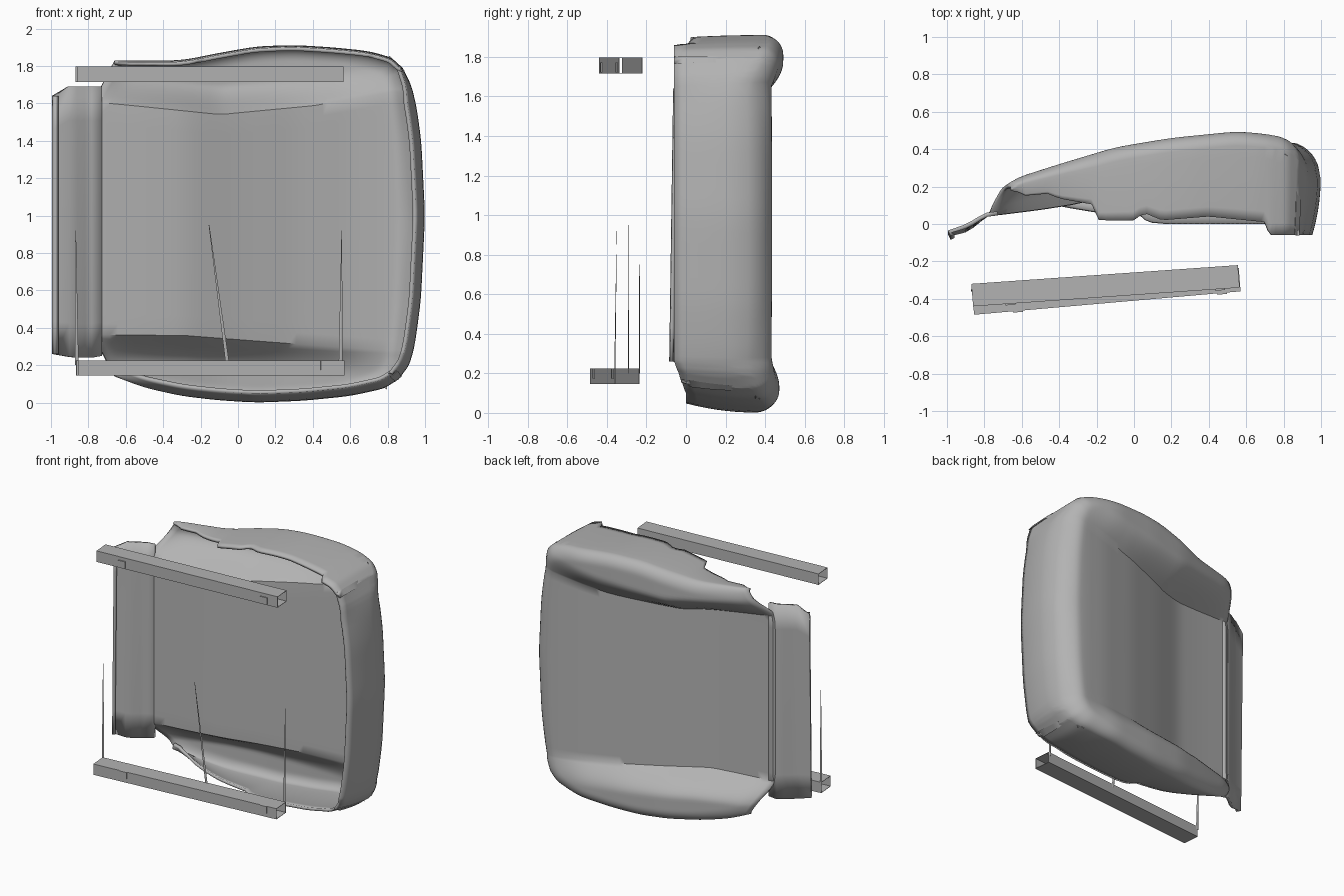
import bpy, bmesh, math
from mathutils import Matrix, Vector

cube = bpy.data.objects.get("Cube")
if cube:
    bpy.data.objects.remove(cube, do_unlink=True)

grey = bpy.data.materials.new("mid grey")
grey.use_nodes = True
COLOUR = (0.45, 0.45, 0.45, 1)
grey.diffuse_color = COLOUR
grey.node_tree.nodes["Principled BSDF"].inputs["Base Color"].default_value = COLOUR


def linear(table, x):
    """Piecewise linear lookup."""
    if x <= table[0][0]:
        return table[0][1]
    for (x0, y0), (x1, y1) in zip(table, table[1:]):
        if x <= x1:
            return y0 + (y1 - y0) * (x - x0) / (x1 - x0)
    return table[-1][1]


def smooth(table, x, reach=0.06):
    """Lookup averaged over a small window, to soften the corners."""
    return sum(linear(table, x + reach * k / 3) for k in range(-3, 4)) / 7


def clamp(t):
    return max(0.0, min(1.0, t))


def make_object(name, bm, angle=40, thickness=0.0):
    mesh = bpy.data.meshes.new(name)
    bm.to_mesh(mesh)
    bm.free()
    mesh.materials.append(grey)
    obj = bpy.data.objects.new(name, mesh)
    bpy.context.collection.objects.link(obj)
    bpy.ops.object.select_all(action='DESELECT')
    obj.select_set(True)
    bpy.context.view_layer.objects.active = obj
    if angle:
        bpy.ops.object.shade_smooth_by_angle(angle=math.radians(angle))
    if thickness:
        mod = obj.modifiers.new("thickness", 'SOLIDIFY')
        mod.thickness = thickness
        mod.offset = -1


# Outline of the cushion cover: sides (z by x), front and rear (x by z)
low_side = [(-.66, .14), (-.5, .08), (-.3, .035), (-.1, .012), (.1, 0), (.35, .01),
            (.6, .035), (.78, .075), (.86, .125)]
high_side = [(-.66, 1.83), (-.3, 1.83), (-.1, 1.87), (.1, 1.905), (.3, 1.912), (.5, 1.9),
             (.7, 1.88), (.82, 1.845), (.88, 1.79)]
front_edge = [(.125, .86), (.2, .915), (.3, .945), (.55, .978), (1, 1), (1.4, .98),
              (1.6, .952), (1.7, .925), (1.79, .88)]
rear_edge = [(.14, -.66), (.36, -.78), (1.6, -.78), (1.83, -.66)]
# Heights (y by x) of the side bolsters and of the sunken middle panel
bolster = [(-.78, .13), (-.72, .18), (-.65, .24), (-.4, .32), (-.1, .41), (.2, .46),
           (.55, .495), (.78, .475), (1, .44)]
panel = [(-.78, .06), (-.5, .095), (-.28, .13), (0, .24), (.3, .34), (.6, .41), (.8, .435), (1, .435)]
# Seams between panel and bolsters (z by x)
low_seam = [(-.78, .37), (-.3, .37), (.82, .28)]
high_seam = [(-.78, 1.6), (-.1, 1.53), (.4, 1.58), (.85, 1.66)]
# Ragged lower hem of the skirt (y by x)
high_hem = [(-.65, .2), (-.6, .15), (-.43, .165), (-.42, .14), (-.2, .1), (-.19, .02), (0, .02),
            (.05, .06), (.15, .02), (.4, .04), (.7, .01), (.73, -.06)]
low_hem = [(-.65, .17), (-.45, .1), (-.2, .06), (.05, .05), (.06, .01), (.17, 0)]


def edge_point(table, t):
    """Point on an outline curve, ends kept exact."""
    a = table[0][0] + (table[-1][0] - table[0][0]) * t
    return a, smooth(table, a, .06 * min(1, 8 * t, 8 * (1 - t)))


def side_point(side, t):
    return Vector(edge_point(side, t))


def end_point(edge, t):
    z, x = edge_point(edge, t)
    return Vector((x, z))


def plan_point(u, v):
    """Blend the four outline curves into one patch."""
    lo, hi = side_point(low_side, u), side_point(high_side, u)
    re, fr = end_point(rear_edge, v), end_point(front_edge, v)
    rear_line = end_point(rear_edge, 0).lerp(end_point(rear_edge, 1), v)
    front_line = end_point(front_edge, 0).lerp(end_point(front_edge, 1), v)
    return lo.lerp(hi, v) + re.lerp(fr, u) - rear_line.lerp(front_line, u)


outline = ([side_point(low_side, i / 60) for i in range(61)]
           + [end_point(front_edge, i / 60) for i in range(1, 60)]
           + [side_point(high_side, 1 - i / 60) for i in range(61)])


def edge_distance(p):
    best = 9.0
    for a, b in zip(outline, outline[1:]):
        ab = b - a
        best = min(best, (p - a - ab * clamp((p - a).dot(ab) / ab.length_squared)).length)
    return best


def height(p):
    x, z = p
    into = max(linear(low_seam, x) - z, z - linear(high_seam, x))
    rise = math.sin(math.pi / 2 * clamp(into / .17))
    base = smooth(panel, x)
    crest = smooth(bolster, x) - (.02 if z < 1 else 0)
    y = base + (crest - base) * rise
    # rounded shoulder, larger along the front
    nose = clamp((x - .55) / .35) * clamp((min(z, 1.9 - z) - .02) / .25)
    radius = .085 + .085 * nose
    drop = linear([(-.73, .03), (-.2, .075)], x) + .125 * nose
    k = 1 - clamp(edge_distance(p) / radius)
    return y - drop * (1 - math.sqrt(1 - k * k))


# Cushion cover: upper surface, with rows running along both seams
NU, NB, NS = 52, 24, 7
bm = bmesh.new()
grid = []
for i in range(NU + 1):
    u = .6 * math.sin(math.pi / 2 * i / NU) + .4 * i / NU
    lo, hi = side_point(low_side, u), side_point(high_side, u)
    v1 = (linear(low_seam, plan_point(u, .15).x) - lo.y) / (hi.y - lo.y)
    v2 = (linear(high_seam, plan_point(u, .85).x) - lo.y) / (hi.y - lo.y)
    ease = [1 - math.cos(math.pi / 2 * k / NB) for k in range(NB)]
    params = ([v1 * e for e in ease] + [v1 + (v2 - v1) * k / NB for k in range(NB)]
              + [v2] + [1 - (1 - v2) * e for e in reversed(ease)])
    points = [plan_point(u, v) for v in params]
    grid.append([bm.verts.new((p.x, height(p), p.y)) for p in points])
for a, b in zip(grid, grid[1:]):
    for j in range(3 * NB):
        bm.faces.new((a[j], a[j + 1], b[j + 1], b[j]))

# Cushion cover: skirt hanging from the outline
rim = [r[0] for r in grid] + grid[-1][1:-1] + [r[-1] for r in reversed(grid)]
rows = [rim]
for s in range(1, NS + 1):
    t = s / NS
    row = []
    for i, vert in enumerate(rim):
        before, after = rim[max(i - 1, 0)].co, rim[min(i + 1, len(rim) - 1)].co
        inward = Vector((before.z - after.z, 0, after.x - before.x)).normalized()
        x, y, z = vert.co
        share = clamp((z - .05) / .2)
        hem = linear(low_hem, x) * (1 - share) + linear(high_hem, x) * share
        inset = .045 - .035 * clamp((z - 1.6) / .2)
        pos = vert.co + inward * inset * t * t
        pos.y = y + (min(hem, y - .01) - y) * t
        row.append(bm.verts.new(pos))
    rows.append(row)
for a, b in zip(rows, rows[1:]):
    for i in range(len(rim) - 1):
        bm.faces.new((a[i], a[i + 1], b[i + 1], b[i]))
make_object("cushion_cover", bm, 45, .02)

# Rear flap with a folded lip, running on from the panel
bm = bmesh.new()
profile = [(-.73, .068, .25, 1.69), (-.79, .06, .24, 1.69), (-.83, .04, .24, 1.69), (-.87, .015, .24, 1.69),
           (-.91, -.005, .245, 1.69), (-.995, -.035, .26, 1.64), (-.98, -.065, .26, 1.64)]
strips = []
for x, y, z0, z1 in profile:
    sag = .02 * clamp((-.79 - x) / .1)
    strips.append([bm.verts.new((x, y - sag * (1 - k / 8), z0 + (z1 - z0) * k / 8)) for k in range(9)])
for a, b in zip(strips, strips[1:]):
    for k in range(8):
        bm.faces.new((b[k], b[k + 1], a[k + 1], a[k]))
make_object("rear_flap", bm, 40, .022)


# Hollow rails below the cushion, open at both ends
def rail(name, ends, depth, z0, z1, tabs, tab_z):
    bm = bmesh.new()
    rings = []
    for x, y in ends:
        rings.append([bm.verts.new((x + dx, y + dy, z)) for dx, dy, z in
                      ((0, 0, z0), (0, 0, z1), (.01, -depth, z1), (.01, -depth, z0))])
    for k in range(4):
        n = (k + 1) % 4
        bm.faces.new((rings[0][k], rings[1][k], rings[1][n], rings[0][n]))
    bmesh.ops.recalc_face_normals(bm, faces=bm.faces)
    make_object(name, bm, 0, .004)
    # small square tabs on the front face
    slope = (ends[1][1] - ends[0][1]) / (ends[1][0] - ends[0][0])
    for n, x in enumerate(tabs):
        bm = bmesh.new()
        bmesh.ops.create_cube(bm, size=1)
        bmesh.ops.scale(bm, vec=(.055, .008, .05), verts=bm.verts)
        bmesh.ops.rotate(bm, matrix=Matrix.Rotation(math.atan(slope), 3, 'Z'), verts=bm.verts)
        y = ends[0][1] - depth - .004 + slope * (x - ends[0][0])
        bmesh.ops.translate(bm, vec=(x, y, tab_z), verts=bm.verts)
        make_object(f"{name}_tab_{n + 1}", bm, 0)


rail("upper_rail", [(-.87, -.32), (.555, -.22)], .12, 1.715, 1.797, (-.66, .46), 1.747)
rail("lower_rail", [(-.865, -.36), (.56, -.235)], .125, .145, .225, (-.62, .47), .2)

# Thin tapering spikes standing on the far edge of the lower rail
spikes = {"rear": ((-.862, -.36), (-.868, -.35), .92), "middle": ((-.055, -.29), (-.155, -.29), .95),
          "front": ((.548, -.235), (.555, -.235), .92)}
for name, (foot, tip, top) in spikes.items():
    bm = bmesh.new()
    bmesh.ops.create_cone(bm, cap_ends=True, segments=4, radius1=.01, radius2=.002, depth=1)
    for v in bm.verts:
        t = v.co.z + .5
        v.co = Vector((v.co.x + foot[0] + (tip[0] - foot[0]) * t,
                       v.co.y * .3 + foot[1] + (tip[1] - foot[1]) * t, .2 + (top - .2) * t))
    make_object(f"{name}_spike", bm, 0)
